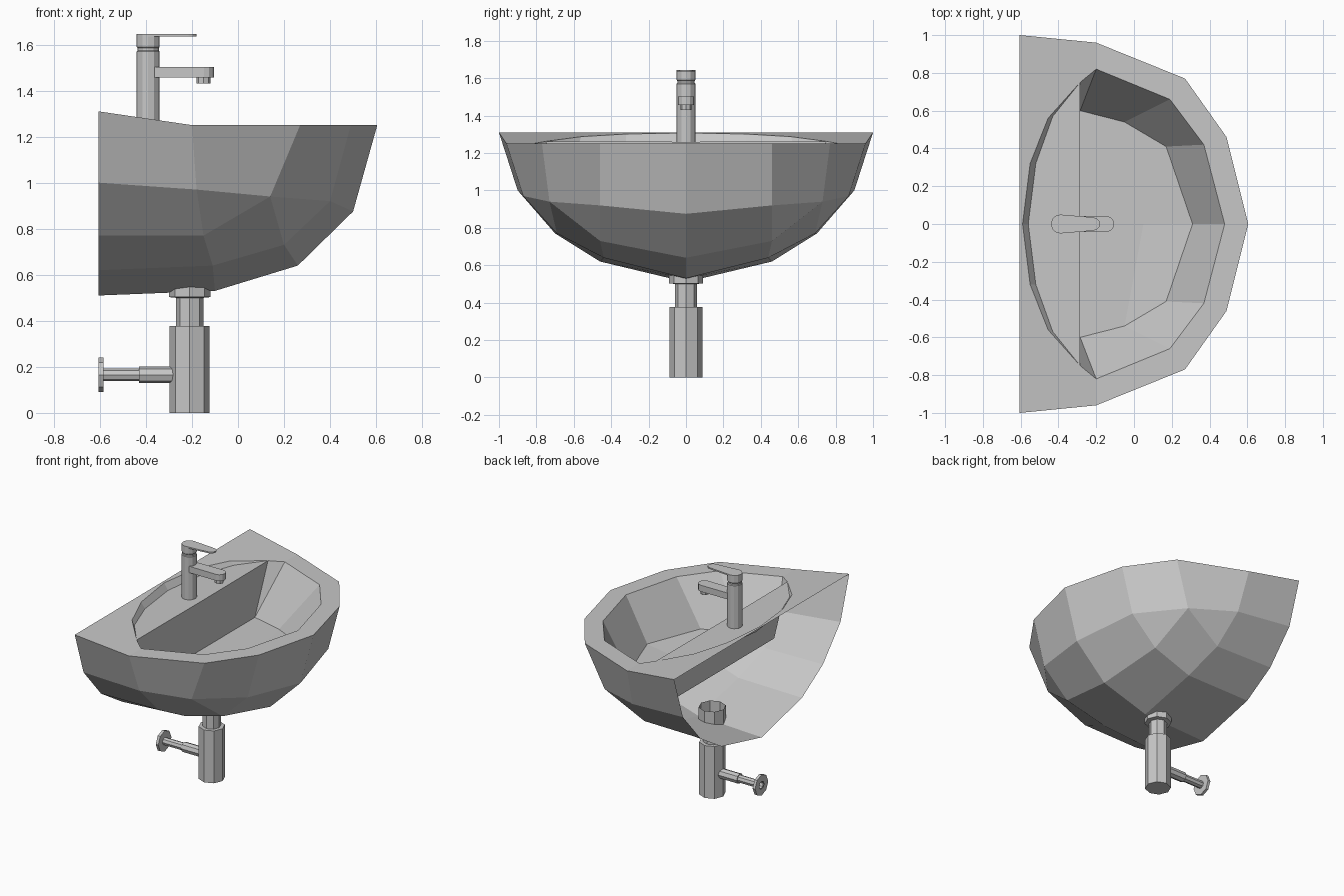
import bpy, bmesh, math
from mathutils import Matrix, Vector

cube = bpy.data.objects.get("Cube")
if cube:
    bpy.data.objects.remove(cube, do_unlink=True)

GREY = (0.57, 0.57, 0.57, 1)
grey = bpy.data.materials.new("grey_ceramic")
grey.use_nodes = True
grey.diffuse_color = GREY
for node in grey.node_tree.nodes:
    if node.type == "BSDF_PRINCIPLED":
        node.inputs["Base Color"].default_value = GREY


def finish(name, bm):
    mesh = bpy.data.meshes.new(name)
    bm.to_mesh(mesh)
    bm.free()
    mesh.materials.append(grey)
    obj = bpy.data.objects.new(name, mesh)
    bpy.context.collection.objects.link(obj)
    return obj


def half_surface(name, points, faces, faces_up):
    """Build the +y half from named points and mirror it across y."""
    bm = bmesh.new()
    used = {}
    for face in faces:
        keys = face.split()
        for key in keys:
            if key not in used:
                used[key] = bm.verts.new(points[key])
        bm.faces.new([used[key] for key in keys])
    bmesh.ops.recalc_face_normals(bm, faces=bm.faces)
    total = sum(f.normal.z * f.calc_area() for f in bm.faces)
    if (total > 0) != faces_up:
        bmesh.ops.reverse_faces(bm, faces=bm.faces)
    obj = finish(name, bm)
    mirror = obj.modifiers.new("Mirror", "MIRROR")
    mirror.use_axis = (False, True, False)
    mirror.use_clip = True


def lathe(name, profile, origin, sides=8, axis="Z", cap_start=True, cap_end=True):
    """Turn (radius, height) pairs into a faceted tube along z or -x."""
    bm = bmesh.new()
    rings = []
    for radius, height in profile:
        ring = []
        for i in range(sides):
            a = math.tau * i / sides
            ring.append(bm.verts.new((radius * math.cos(a), radius * math.sin(a), height)))
        rings.append(ring)
    for low, high in zip(rings, rings[1:]):
        for i in range(sides):
            j = (i + 1) % sides
            bm.faces.new((low[i], low[j], high[j], high[i]))
    if cap_start:
        bm.faces.new(rings[0][::-1])
    if cap_end:
        bm.faces.new(rings[-1])
    if axis == "X":
        bm.transform(Matrix.Rotation(-math.pi / 2, 4, "Y"))
    bm.transform(Matrix.Translation(origin))
    finish(name, bm)


def slot(name, x0, r0, x1, r1, z0, z1, steps=6):
    """Round-ended bar lying along x."""
    bm = bmesh.new()
    ring = []
    for centre, radius, start in ((x1, r1, -math.pi / 2), (x0, r0, math.pi / 2)):
        for i in range(steps + 1):
            a = start + math.pi * i / steps
            ring.append(bm.verts.new((centre + radius * math.cos(a), radius * math.sin(a), z0)))
    base = bm.faces.new(ring)
    top = bmesh.ops.extrude_face_region(bm, geom=[base])["geom"]
    moved = [v for v in top if isinstance(v, bmesh.types.BMVert)]
    bmesh.ops.translate(bm, verts=moved, vec=Vector((0, 0, z1 - z0)))
    bmesh.ops.recalc_face_normals(bm, faces=bm.faces)
    finish(name, bm)


RIM, DECK, FLOOR = 1.25, 1.26, 0.91


def rim(x, y):
    """Rim point: level at the front, rising towards the wall."""
    return (x, y, RIM + max(0, -0.2 - x) * 0.147)


BACK, WALL = -0.605, -0.285
pts = {
    # outer rim, from wall corner to front
    "a0": rim(BACK, 1), "a1": rim(-0.2, 0.96), "a2": rim(0.27, 0.77),
    "a3": rim(0.49, 0.46), "a4": rim(0.605, 0), "back": rim(BACK, 0),
    # lower rows of the bowl
    "b0": (BACK, 0.9, 1), "b1": (-0.18, 0.87, 0.97), "b2": (0.14, 0.73, 0.94),
    "b3": (0.4, 0.46, 0.92), "b4": (0.5, 0, 0.875),
    "c0": (BACK, 0.7, 0.77), "c1": (-0.15, 0.69, 0.77), "c2": (0.2, 0.46, 0.73),
    "c3": (0.26, 0, 0.64),
    "d0": (BACK, 0.46, 0.62), "d1": (-0.11, 0.44, 0.64), "d2": (-0.1, 0, 0.53),
    "e0": (BACK, 0, 0.51),
    # inner rim
    "i0": rim(-0.59, 0), "i1": rim(-0.55, 0.32), "i2": rim(-0.455, 0.56),
    "i3": rim(WALL, 0.75), "i4": rim(-0.2, 0.82), "i5": rim(0.19, 0.66),
    "i6": rim(0.37, 0.42), "i7": rim(0.48, 0),
    # tap deck
    "k0": (-0.56, 0, DECK), "k1": (-0.52, 0.32, DECK), "k2": (-0.43, 0.57, DECK),
    "k3": (WALL, 0, DECK),
    # basin floor
    "f0": (WALL, 0, FLOOR), "f1": (WALL, 0.6, FLOOR), "f2": (-0.05, 0.54, FLOOR),
    "f3": (0.17, 0.41, 0.93), "f4": (0.31, 0, 0.94), "f5": (0.05, 0, 0.9),
}

# Bowl, rim with deck, and basin
half_surface("outer_bowl", pts, [
    "a0 a1 b1 b0", "a1 a2 b2 b1", "a2 a3 b3 b2", "a3 a4 b4 b3",
    "b0 b1 c1 c0", "b1 b2 c1", "b2 b3 c2", "b3 b4 c3 c2",
    "b2 c2 d1 c1", "c0 c1 d1 d0", "c2 c3 d2 d1", "d0 d1 d2 e0"], False)
half_surface("rim_and_deck", pts, [
    "back a0 a1 i4 i3 i2 i1 i0", "a1 a2 i5 i4", "a2 a3 i6 i5", "a3 a4 i7 i6",
    "i0 i1 k1 k0", "i1 i2 k2 k1", "i2 i3 k2", "k0 k1 k2 i3 k3"], True)
half_surface("inner_basin", pts, [
    "k3 i3 f1 f0", "i3 i4 f1", "i4 i5 f2 f1", "i5 i6 f3 f2", "i6 i7 f4 f3",
    "f0 f1 f2 f5", "f2 f3 f4 f5"], True)

# Tap
TAP = (-0.39, 0, 0)
lathe("tap_body", [(0.05, DECK), (0.05, 1.57), (0.046, 1.575), (0.046, 1.585),
                   (0.05, 1.59), (0.05, 1.637)], TAP, sides=12)
slot("tap_handle", -0.39, 0.05, -0.215, 0.035, 1.635, 1.645)
slot("tap_spout", -0.39, 0.04, -0.147, 0.042, 1.457, 1.503)
lathe("tap_nozzle", [(0.03, 1.43), (0.03, 1.46)], (-0.15, 0, 0))

# Drain
DRAIN = (-0.21, 0, 0)
lathe("drain_trap", [(0.087, 0), (0.087, 0.378)], DRAIN)
lathe("drain_neck", [(0.06, 0.375), (0.06, 0.52)], DRAIN)
lathe("drain_collar", [(0.06, 0.5), (0.09, 0.503), (0.09, 0.63)], DRAIN,
      cap_start=False, cap_end=False)

# Waste pipe running back to the wall
PIPE = (0, 0, 0.165)
lathe("waste_sleeve", [(0.036, 0.27), (0.036, 0.43)], PIPE, axis="X")
lathe("waste_pipe", [(0.027, 0.42), (0.027, 0.6)], PIPE, axis="X", cap_end=False)
lathe("wall_flange", [(0.027, 0.585), (0.075, 0.585), (0.075, 0.605), (0.027, 0.605)],
      PIPE, axis="X", cap_start=False, cap_end=False)
